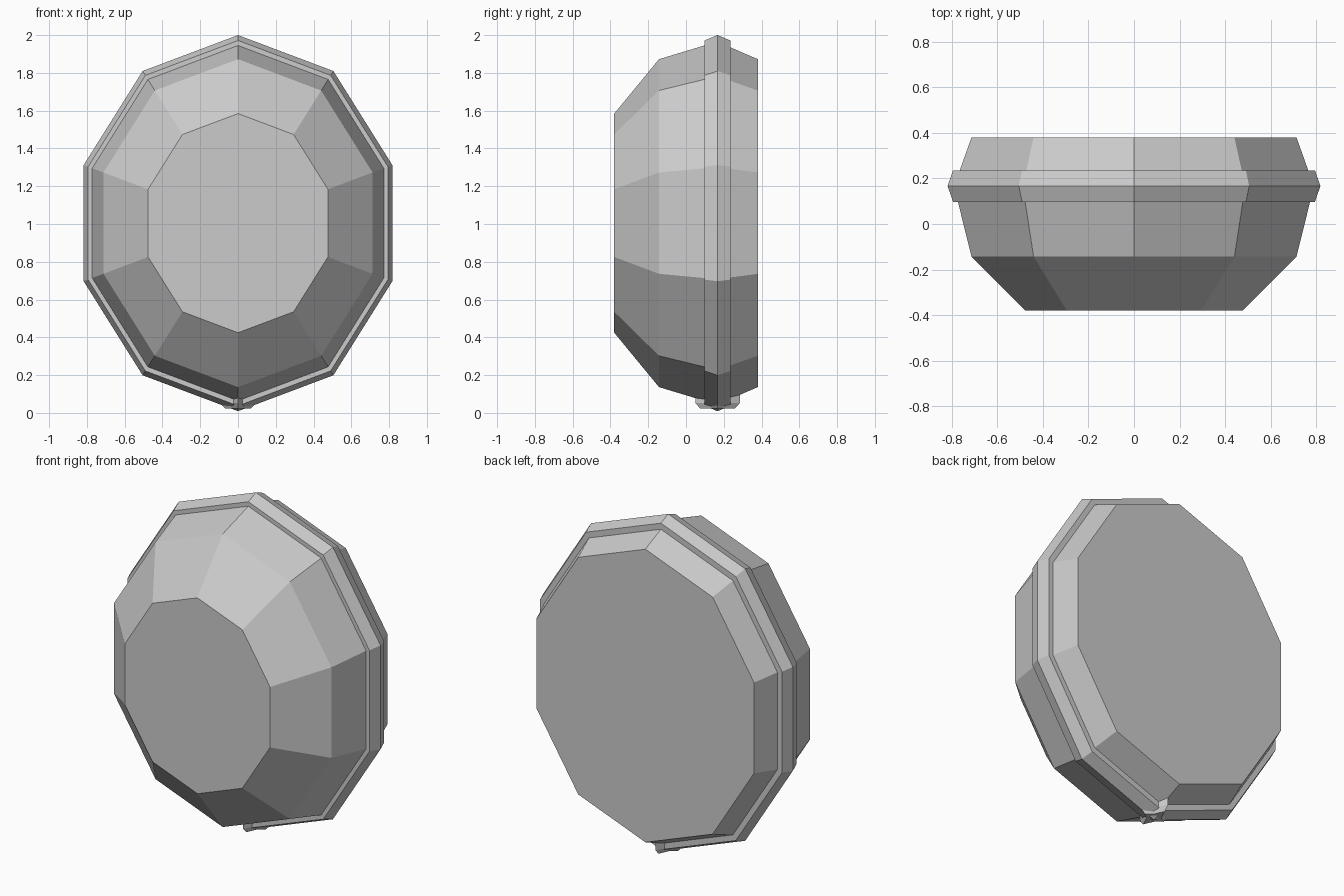
import bpy, bmesh
from math import sin, cos, pi

if "Cube" in bpy.data.objects:
    bpy.data.objects.remove(bpy.data.objects["Cube"])

CZ = 1.0045      # centre height of the case
ASPECT = 0.863   # width / height of every oval


def loft(name, loops, caps=True, closed=False):
    """Skin a list of equal-length vertex loops."""
    bm = bmesh.new()
    rows = [[bm.verts.new(p) for p in loop] for loop in loops]
    pairs = list(zip(rows, rows[1:]))
    if closed:
        pairs.append((rows[-1], rows[0]))
    n = len(rows[0])
    for a, b in pairs:
        for i in range(n):
            j = (i + 1) % n
            bm.faces.new((a[i], a[j], b[j], b[i]))
    if caps:
        bm.faces.new(rows[0])
        bm.faces.new(rows[-1])
    bmesh.ops.recalc_face_normals(bm, faces=bm.faces)
    mesh = bpy.data.meshes.new(name)
    bm.to_mesh(mesh)
    bm.free()
    obj = bpy.data.objects.new(name, mesh)
    bpy.context.collection.objects.link(obj)
    return obj


def oval(y, r):
    """Ten-sided upright oval at depth y with vertical radius r."""
    return [(r * ASPECT * sin(i * pi / 5), y, CZ + r * cos(i * pi / 5))
            for i in range(10)]


def star(tip_x, tip_y, inner, z_tip, z_inner):
    """Four-pointed star loop centred under the rim."""
    pts = []
    for i in range(8):
        a = i * pi / 4
        if i % 2 == 0:
            pts.append((tip_x * cos(a), 0.167 + tip_y * sin(a), z_tip))
        else:
            pts.append((inner * cos(a), 0.167 + inner * sin(a), z_inner))
    return pts


# Faceted case: flat front, wide belly, flat back
loft("case", [oval(-0.38, 0.58), oval(-0.143, 0.868),
              oval(0.165, 0.961), oval(0.38, 0.868)])

# Ridged band around the widest part
loft("rim_band", [oval(0.097, 0.92), oval(0.097, 0.967), oval(0.167, 0.9955),
                  oval(0.235, 0.967), oval(0.235, 0.92)],
     caps=False, closed=True)

# Small star-shaped clasp at the bottom
loft("bottom_clasp", [star(0.065, 0.09, 0.04, 0.022, 0.022),
                      star(0.095, 0.118, 0.055, 0.052, 0.052),
                      star(0.095, 0.118, 0.055, 0.11, 0.085)])
